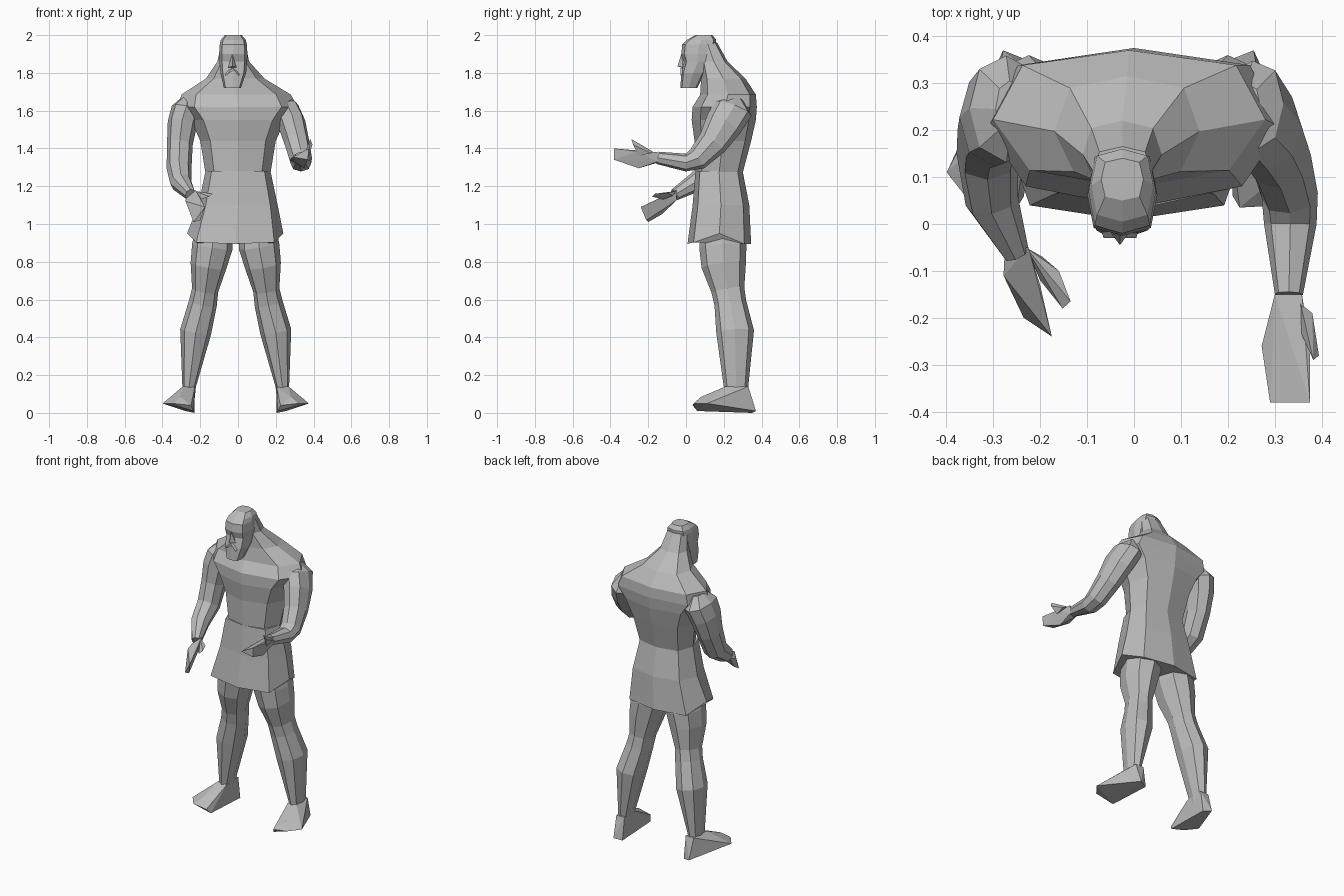
import bpy
import bmesh
from math import cos, sin, pi, copysign
from mathutils import Vector

default = bpy.data.objects.get("Cube")
if default:
    bpy.data.objects.remove(default, do_unlink=True)

# Single stone-like grey
stone = bpy.data.materials.new("stone_grey")
stone.use_nodes = True
grey = (0.5, 0.5, 0.5, 1)
stone.diffuse_color = grey
stone.node_tree.nodes["Principled BSDF"].inputs["Base Color"].default_value = grey

SIDES = 8
MIRROR_X = -0.012


def finish(name, bm):
    """Turn a bmesh into a flat-shaded object."""
    bmesh.ops.recalc_face_normals(bm, faces=bm.faces)
    mesh = bpy.data.meshes.new(name)
    bm.to_mesh(mesh)
    bm.free()
    mesh.materials.append(stone)
    obj = bpy.data.objects.new(name, mesh)
    bpy.context.collection.objects.link(obj)
    return obj


def ring(centre, side, depth, front_power, back_power):
    """Rounded-box section spanned by two half-axis vectors."""
    points = []
    for k in range(SIDES):
        c, s = cos(2 * pi * k / SIDES), sin(2 * pi * k / SIDES)
        power = front_power if s < 0 else back_power
        c, s = (copysign(abs(v) ** power, v) for v in (c, s))
        points.append(centre + side * c + depth * s)
    return points


def loft(name, rings):
    """Skin consecutive sections and cap both ends."""
    bm = bmesh.new()
    loops = [[bm.verts.new(p) for p in r] for r in rings]
    for low, high in zip(loops, loops[1:]):
        for k in range(SIDES):
            n = (k + 1) % SIDES
            bm.faces.new((low[k], low[n], high[n], high[k]))
    bm.faces.new(loops[0])
    bm.faces.new(loops[-1])
    return finish(name, bm)


def stack(name, levels, front_power, back_power):
    """Level sections: height, centre x, half width, front y, back y."""
    rings = []
    for z, x, half, front, back in levels:
        rings.append(ring(Vector((x, (front + back) / 2, z)), Vector((half, 0, 0)),
                          Vector((0, (back - front) / 2, 0)), front_power, back_power))
    return loft(name, rings)


def limb(name, stations, power=0.9):
    """Sections across a path: x, y, z, half width, half depth."""
    centres = [Vector(s[:3]) for s in stations]
    rings = []
    for i, (centre, station) in enumerate(zip(centres, stations)):
        along = centres[min(i + 1, len(centres) - 1)] - centres[max(i - 1, 0)]
        along.normalize()
        side = Vector((1, 0, 0))
        side = (side - along * side.dot(along)).normalized()
        depth = along.cross(side)
        rings.append(ring(centre, side * station[3], depth * station[4], power, power))
    return loft(name, rings)


def chunk(name, points):
    """Faceted solid wrapped around a few corner points."""
    bm = bmesh.new()
    for p in points:
        bm.verts.new(p)
    result = bmesh.ops.convex_hull(bm, input=bm.verts)
    loose = {g for g in result["geom_interior"] + result["geom_unused"]
             if isinstance(g, bmesh.types.BMVert)}
    bmesh.ops.delete(bm, geom=list(loose), context="VERTS")
    return finish(name, bm)


def mirrored(points):
    return [(2 * MIRROR_X - p[0], *p[1:]) for p in points]


# Tunic skirt with the hem raised at the sides
skirt = stack("tunic_skirt", [
    (.895, -.015, .255, .008, .345),
    (1.1, 0, .21, .035, .335),
    (1.28, 0, .172, .05, .3),
], .6, .7)
for vertex in skirt.data.vertices[:SIDES]:
    vertex.co.z += max(0, abs(vertex.co.x + .015) - .2)

# Chest, shoulders and sloping neck
stack("torso", [
    (1.27, 0, .172, .05, .3),
    (1.44, 0, .2, .045, .345),
    (1.55, 0, .25, .03, .37),
    (1.62, 0, .315, .035, .375),
    (1.685, -.01, .29, .075, .37),
    (1.77, -.015, .155, .08, .315),
    (1.86, -.025, .084, .075, .22),
    (1.96, -.025, .062, .06, .165),
], .9, .7)

# Head with a long squared beard
stack("head", [
    (1.72, -.03, .045, -.03, .06),
    (1.8, -.025, .068, -.025, .1),
    (1.86, -.025, .073, -.012, .14),
    (1.9, -.025, .075, -.025, .15),
    (1.95, -.025, .072, -.02, .16),
    (1.975, -.025, .066, .005, .16),
    (2, -.025, .045, .05, .14),
], .6, .6)
chunk("nose", [
    (-.03, -.025, 1.9), (-.052, -.015, 1.83), (-.008, -.015, 1.83),
    (-.03, -.045, 1.835), (-.03, 0, 1.82), (-.03, 0, 1.89),
])
for sign in (-1, 1):
    x = -.03
    chunk("moustache_half", [
        (x, -.03, 1.825), (x, -.01, 1.83), (x, -.03, 1.81),
        (x + sign * .035, -.03, 1.785), (x + sign * .04, -.01, 1.8),
    ])

# Legs and splayed feet
leg = [
    (.105, .19, .98, .095, .11),
    (.112, .195, .88, .108, .125),
    (.132, .2, .78, .096, .118),
    (.15, .222, .65, .07, .088),
    (.162, .235, .58, .075, .085),
    (.2, .26, .43, .083, .1),
    (.235, .265, .14, .036, .065),
    (.238, .27, .05, .03, .06),
]
foot = [
    (.205, .35, 0), (.255, .37, .01), (.205, .33, .14), (.262, .33, .14),
    (.205, .21, .135), (.268, .21, .14), (.21, .06, .01), (.225, .035, .04),
    (.375, .11, .05), (.32, .04, .05), (.28, .08, .085),
]
limb("left_leg", leg)
limb("right_leg", mirrored(leg))
chunk("left_foot", foot)
chunk("right_foot", mirrored(foot))

# Left arm reaching forward with an open hand
limb("left_arm", [
    (.24, .25, 1.66, .03, .05),
    (.252, .25, 1.61, .07, .105),
    (.285, .2, 1.53, .074, .1),
    (.312, .14, 1.43, .066, .08),
    (.332, .06, 1.345, .06, .062),
    (.333, .0, 1.325, .056, .047),
    (.33, -.15, 1.35, .03, .033),
])
chunk("left_hand", [
    (.3, -.15, 1.36), (.358, -.15, 1.38), (.355, -.15, 1.33), (.31, -.15, 1.325),
    (.272, -.26, 1.34), (.375, -.26, 1.385), (.35, -.25, 1.295),
    (.29, -.38, 1.355), (.375, -.38, 1.4), (.37, -.38, 1.34),
])
chunk("left_thumb", [
    (.355, -.17, 1.38), (.38, -.19, 1.375), (.355, -.23, 1.38),
    (.375, -.25, 1.36), (.382, -.29, 1.45), (.394, -.28, 1.42),
])

# Right arm hanging with a bent elbow
limb("right_arm", [
    (-.265, .245, 1.67, .03, .06),
    (-.272, .245, 1.61, .08, .115),
    (-.295, .225, 1.53, .078, .105),
    (-.308, .2, 1.42, .068, .085),
    (-.312, .15, 1.295, .066, .07),
    (-.303, .05, 1.22, .057, .052),
    (-.252, -.06, 1.155, .029, .032),
])
chunk("right_hand", [
    (-.275, -.05, 1.14), (-.225, -.05, 1.18), (-.23, -.05, 1.125),
    (-.278, -.11, 1.12), (-.2, -.13, 1.14), (-.235, -.2, 1.01),
    (-.175, -.24, 1.09), (-.2, -.21, 1.02), (-.25, -.13, 1.05),
])
chunk("right_thumb", [
    (-.23, -.05, 1.175), (-.195, -.07, 1.15), (-.2, -.12, 1.13),
    (-.16, -.1, 1.165), (-.152, -.18, 1.145), (-.135, -.165, 1.16),
])
